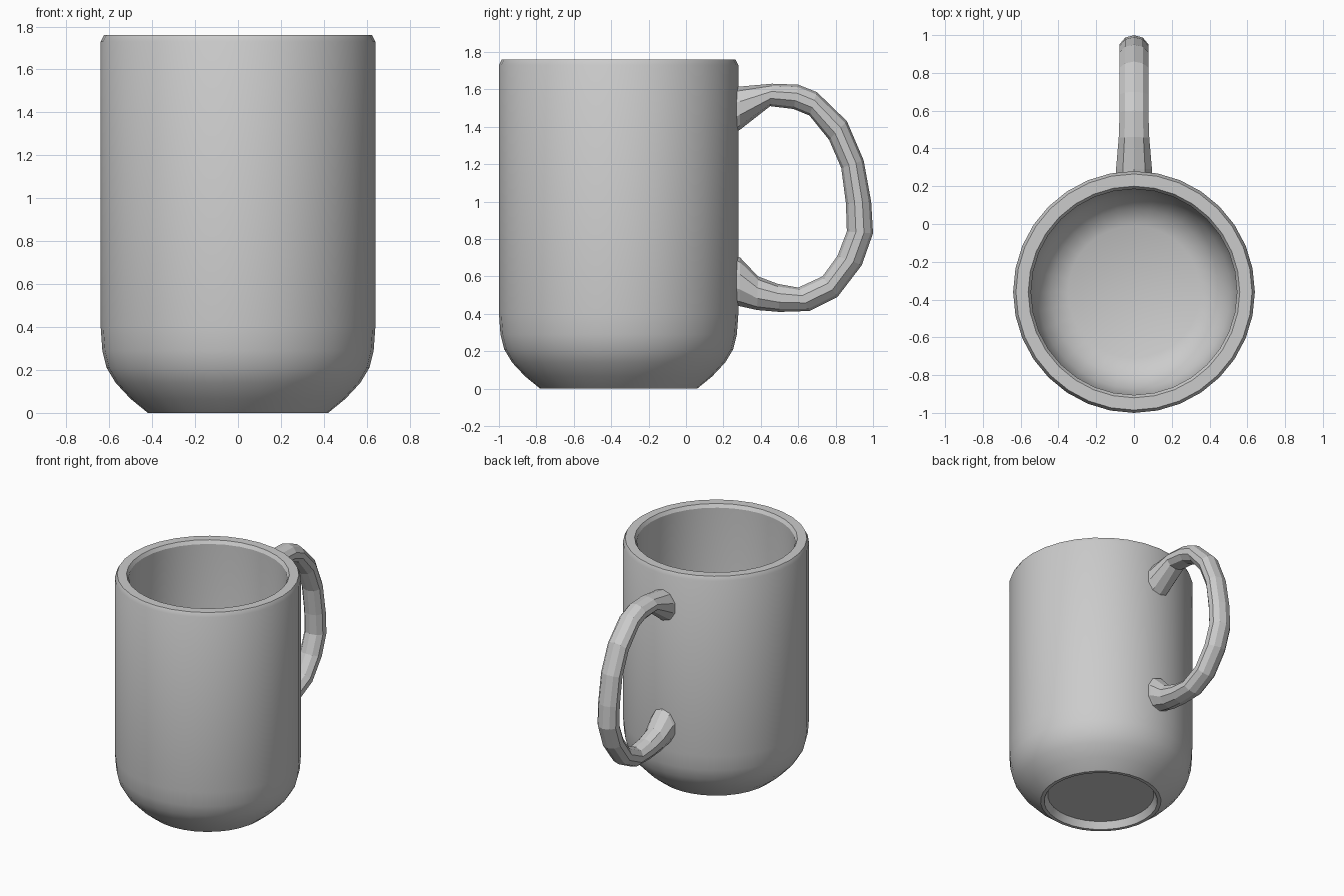
import bpy, bmesh, math
from mathutils import Vector

if "Cube" in bpy.data.objects:
    bpy.data.objects.remove(bpy.data.objects["Cube"])

CENTRE_Y = -0.36
SEGMENTS = 32


def finish(bm, name):
    bmesh.ops.recalc_face_normals(bm, faces=bm.faces)
    mesh = bpy.data.meshes.new(name)
    bm.to_mesh(mesh)
    bm.free()
    obj = bpy.data.objects.new(name, mesh)
    bpy.context.collection.objects.link(obj)
    return obj


def skin(bm, rings):
    # bridge consecutive closed rings with quads and cap both ends
    loops = [[bm.verts.new(p) for p in ring] for ring in rings]
    for a, b in zip(loops, loops[1:]):
        n = len(a)
        for i in range(n):
            j = (i + 1) % n
            bm.faces.new((a[i], a[j], b[j], b[i]))
    bm.faces.new(loops[0])
    bm.faces.new(loops[-1])


# Cup: one turned profile from recessed underside, over the rim, to inner floor
profile = [
    (0.37, 0.05), (0.395, 0.0), (0.42, 0.0), (0.50, 0.065), (0.57, 0.14),
    (0.612, 0.21), (0.632, 0.29), (0.64, 0.40), (0.64, 1.73), (0.625, 1.76),
    (0.56, 1.76), (0.545, 1.735), (0.545, 0.36), (0.51, 0.23),
    (0.44, 0.14), (0.35, 0.10),
]
rings = []
for r, z in profile:
    rings.append([
        (r * math.cos(math.tau * i / SEGMENTS),
         CENTRE_Y + r * math.sin(math.tau * i / SEGMENTS), z)
        for i in range(SEGMENTS)])
bm = bmesh.new()
skin(bm, rings)
cup = finish(bm, "cup_body")
bpy.context.view_layer.objects.active = cup
cup.select_set(True)
bpy.ops.object.shade_smooth_by_angle(angle=math.radians(30))
cup.select_set(False)

# Handle: faceted loop, each station is outer (y, z), inner (y, z), half width
stations = [
    ((0.22, 1.61), (0.22, 1.34), 0.105),
    ((0.29, 1.615), (0.29, 1.385), 0.10),
    ((0.46, 1.63), (0.45, 1.51), 0.085),
    ((0.60, 1.625), (0.575, 1.495), 0.08),
    ((0.70, 1.585), (0.66, 1.46), 0.08),
    ((0.86, 1.43), (0.765, 1.33), 0.08),
    ((0.95, 1.22), (0.83, 1.18), 0.08),
    ((0.99, 1.00), (0.855, 0.99), 0.08),
    ((1.00, 0.83), (0.86, 0.84), 0.08),
    ((0.94, 0.66), (0.81, 0.71), 0.08),
    ((0.81, 0.49), (0.73, 0.60), 0.08),
    ((0.66, 0.415), (0.60, 0.54), 0.08),
    ((0.50, 0.41), (0.49, 0.56), 0.08),
    ((0.38, 0.42), (0.385, 0.60), 0.085),
    ((0.29, 0.44), (0.29, 0.70), 0.10),
    ((0.22, 0.45), (0.22, 0.74), 0.105),
]
SIDES = 10
rings = []
for outer, inner, half_width in stations:
    o, i = Vector((0, *outer)), Vector((0, *inner))
    mid, half = (o + i) / 2, (o - i) / 2
    ring = []
    for k in range(SIDES):
        a = math.tau * k / SIDES
        ring.append(mid + half * math.cos(a)
                    + Vector((half_width * math.sin(a), 0, 0)))
    rings.append(ring)
bm = bmesh.new()
skin(bm, rings)
finish(bm, "handle")
